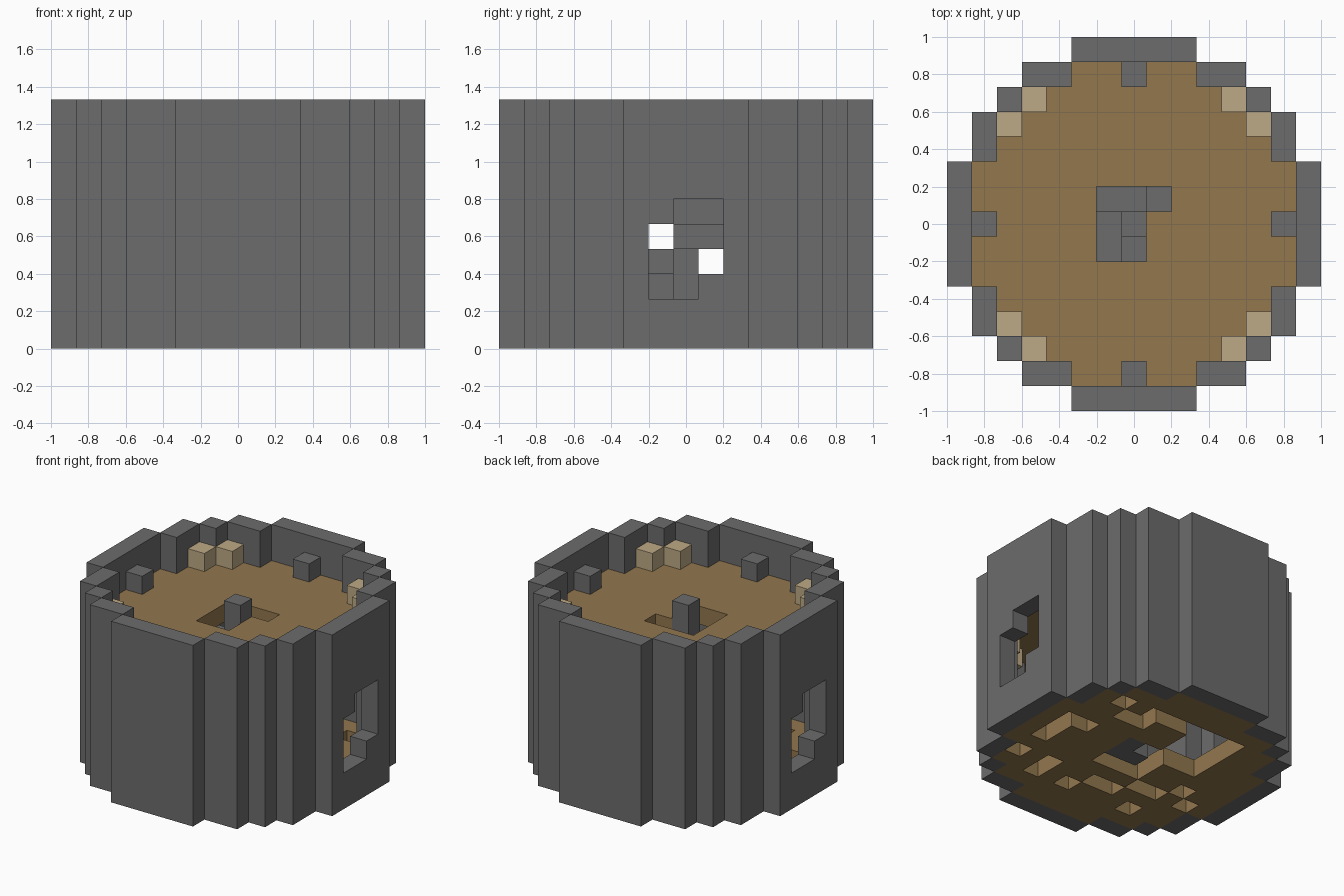
import bpy
import bmesh
from mathutils import Vector

if "Cube" in bpy.data.objects:
    bpy.data.objects.remove(bpy.data.objects["Cube"], do_unlink=True)

U = 2 / 15  # edge of one block


def material(name, rgb):
    m = bpy.data.materials.new(name)
    m.use_nodes = True
    m.diffuse_color = (*rgb, 1)
    bsdf = m.node_tree.nodes["Principled BSDF"]
    bsdf.inputs["Base Color"].default_value = (*rgb, 1)
    bsdf.inputs["Roughness"].default_value = 0.9
    return m


stone = material("grey stone", (0.150, 0.150, 0.150))
planks = material("brown planks", (0.287, 0.184, 0.076))
sand = material("pale tan", (0.509, 0.402, 0.238))

AXES = [Vector(a) for a in ((1, 0, 0), (0, 1, 0), (0, 0, 1))]


def blocks(name, cells, mat):
    """One object made of unit blocks, keeping only the exposed sides."""
    cells = set(cells)
    bm = bmesh.new()
    for c in cells:
        for a in range(3):
            for s in (-1, 1):
                n = AXES[a] * s
                if tuple(int(v) for v in Vector(c) + n) in cells:
                    continue
                u, v = AXES[(a + 1) % 3] / 2, AXES[(a + 2) % 3] / 2 * s
                mid = Vector(c) + Vector((0, 0, 0.5)) + n / 2
                bm.faces.new([bm.verts.new((mid + d) * U)
                              for d in (-u - v, u - v, u + v, v - u)])
    bmesh.ops.remove_doubles(bm, verts=bm.verts, dist=U / 100)
    mesh = bpy.data.meshes.new(name)
    bm.to_mesh(mesh)
    bm.free()
    mesh.materials.append(mat)
    ob = bpy.data.objects.new(name, mesh)
    bpy.context.collection.objects.link(ob)


def column(x, y, low, high):
    return {(x, y, z) for z in range(low, high)}


def four_way(points):
    return {(x * a, y * b) for x, y in points for a in (-1, 1) for b in (-1, 1)}


# Ring wall plan: an eighth, swapped and mirrored all round
eighth = [(7, 0), (7, 1), (7, 2), (6, 3), (6, 4), (5, 5)]
ring = four_way(eighth + [(y, x) for x, y in eighth])
reach = {y: min(abs(x) for x, q in ring if q == y) for y in range(-6, 7)}
inside = {(x, y) for y, r in reach.items() for x in range(1 - r, r)}

# Stepped windows through both side walls, turned half round from each other
window = {-1: (2, 5), 0: (2, 6), 1: (3, 6)}
openings = set()
for y, (low, high) in window.items():
    openings |= column(7, y, low, high) | column(-7, -y, low, high)

wall = set().union(*(column(x, y, 0, 10) for x, y in ring))
blocks("ring_wall", wall - openings, stone)

# Winding stair round a central post, two blocks per step
pairs = [[(1, 0), (1, 1)], [(0, 1), (-1, 1)],
         [(-1, 0), (-1, -1)], [(0, -1), (1, -1)]]
blocks("stair_post", column(0, 0, 0, 9), stone)
for z in range(7):
    blocks(f"stair_step_{z + 1}", [(x, y, z) for x, y in pairs[z % 4]], stone)

# Upper floor with the stairwell left open
stairwell = {p for pair in pairs for p in pair} - {(1, 0), (1, -1)} | {(0, 0)}
blocks("upper_floor", [(x, y, 7) for x, y in inside - stairwell], planks)

# Broken ground floor
gaps = {(4, 4), (3, 3), (5, -3), (1, -4), (-3, -4), (3, -4), (3, -3),
        (0, -3), (-1, -3), (-2, -2), (-3, -2), (-4, -1), (-5, -2),
        (5, -1), (5, 0), (5, 1), (4, 1), (2, 3)}
gaps |= {(x, 4) for x in range(-3, 3)}
gaps |= {(x, y) for x in (-3, -2) for y in range(1, 4)}
gaps |= {(-1, 2), (-1, 3), (0, 0)} | {p for pair in pairs for p in pair}
blocks("ground_floor", [(x, y, 0) for x, y in inside - gaps], planks)

# Single stone blocks on the upper floor and tan blocks by the corners
blocks("parapet_blocks", [(x, y, 8) for x, y in four_way([(6, 0), (0, 6)])], stone)
corners = four_way([(4, 5), (5, 4)])
blocks("upper_corner_blocks", [(x, y, 8) for x, y in corners], sand)
blocks("lower_corner_blocks", [(x, y, 6) for x, y in corners], sand)
